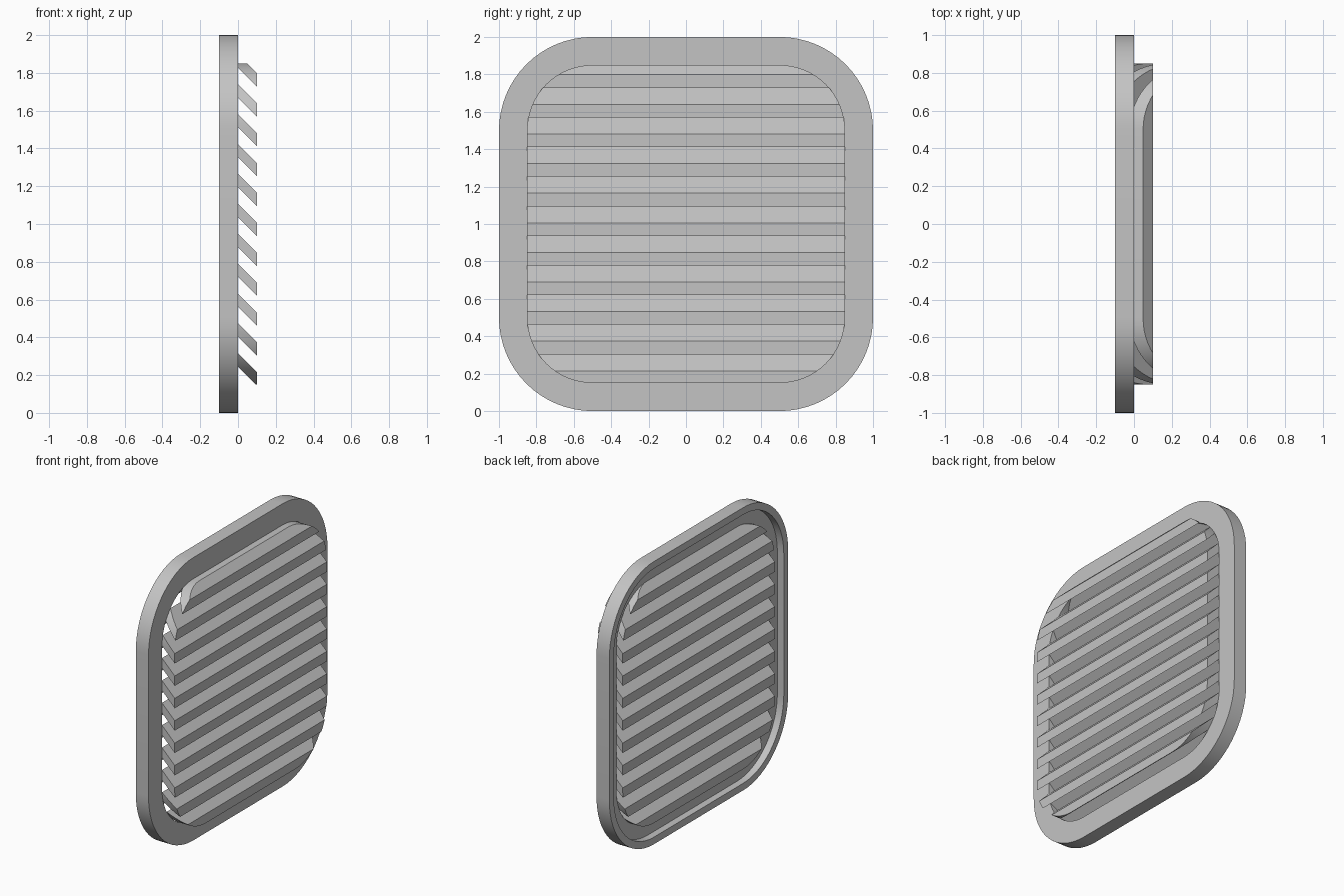
import bpy, bmesh
from math import sin, cos, pi, radians

cube = bpy.data.objects.get("Cube")
if cube:
    bpy.data.objects.remove(cube, do_unlink=True)

GREY = (0.55, 0.55, 0.55, 1)
STRAIGHT = 0.5      # half length of the straight sides
STEPS = 16          # segments per rounded corner
DEPTH = 0.1

grey = bpy.data.materials.new("vent_grey")
grey.use_nodes = True
grey.diffuse_color = GREY
grey.node_tree.nodes["Principled BSDF"].inputs["Base Color"].default_value = GREY


def rounded_loop(bm, half, x):
    """Rounded square in the YZ plane, centred on z = 1."""
    verts = []
    for corner, (sy, sz) in enumerate(((1, 1), (-1, 1), (-1, -1), (1, -1))):
        for i in range(STEPS + 1):
            a = (corner + i / STEPS) * pi / 2
            r = half - STRAIGHT
            verts.append(bm.verts.new((x, sy * STRAIGHT + r * cos(a),
                                       1 + sz * STRAIGHT + r * sin(a))))
    return verts


def bridge(bm, a, b):
    for i in range(len(a)):
        j = (i + 1) % len(a)
        bm.faces.new((a[i], a[j], b[j], b[i]))


def finish(bm, name):
    bmesh.ops.recalc_face_normals(bm, faces=bm.faces)
    mesh = bpy.data.meshes.new(name)
    bm.to_mesh(mesh)
    bm.free()
    obj = bpy.data.objects.new(name, mesh)
    bpy.context.collection.objects.link(obj)
    mesh.materials.append(grey)
    return obj


def activate(obj):
    bpy.ops.object.select_all(action="DESELECT")
    obj.select_set(True)
    bpy.context.view_layer.objects.active = obj


# Frame: stepped cross-section carried around the rounded square
bm = bmesh.new()
section = ((1, -DEPTH), (1, 0), (0.85, 0), (0.85, -0.05), (0.95, -0.05), (0.95, -DEPTH))
loops = [rounded_loop(bm, half, x) for half, x in section]
for k, loop in enumerate(loops):
    bridge(bm, loop, loops[(k + 1) % len(loops)])
frame = finish(bm, "frame")

# Louvre slats: stacked chevrons with the ridge in the plane of the frame face
bm = bmesh.new()
THICK, PITCH, FIRST = 0.07, 0.1583, 0.145
chevron = ((-DEPTH, 0), (0, DEPTH), (DEPTH, 0),
           (DEPTH, THICK), (0, DEPTH + THICK), (-DEPTH, THICK))
for k in range(11):
    z0 = FIRST + k * PITCH
    ends = [[bm.verts.new((x, y, z0 + z)) for x, z in chevron] for y in (-0.95, 0.95)]
    bridge(bm, *ends)
    for e in ends:
        # two quads per end keep the concave section clean
        bm.faces.new((e[0], e[1], e[4], e[5]))
        bm.faces.new((e[1], e[2], e[3], e[4]))
slats = finish(bm, "louvre_slats")

# Trim the slats to the rounded opening
bm = bmesh.new()
near, far = rounded_loop(bm, 0.85, -0.3), rounded_loop(bm, 0.85, 0.3)
bridge(bm, near, far)
bm.faces.new(near)
bm.faces.new(far)
cutter = finish(bm, "opening_cutter")
cutter.hide_render = True
activate(slats)
trim = slats.modifiers.new("trim", "BOOLEAN")
trim.operation = "INTERSECT"
trim.solver = "EXACT"
trim.object = cutter
bpy.ops.object.modifier_apply(modifier=trim.name)
bpy.data.objects.remove(cutter, do_unlink=True)

for obj in (frame, slats):
    activate(obj)
    bpy.ops.object.shade_smooth_by_angle(angle=radians(30))
